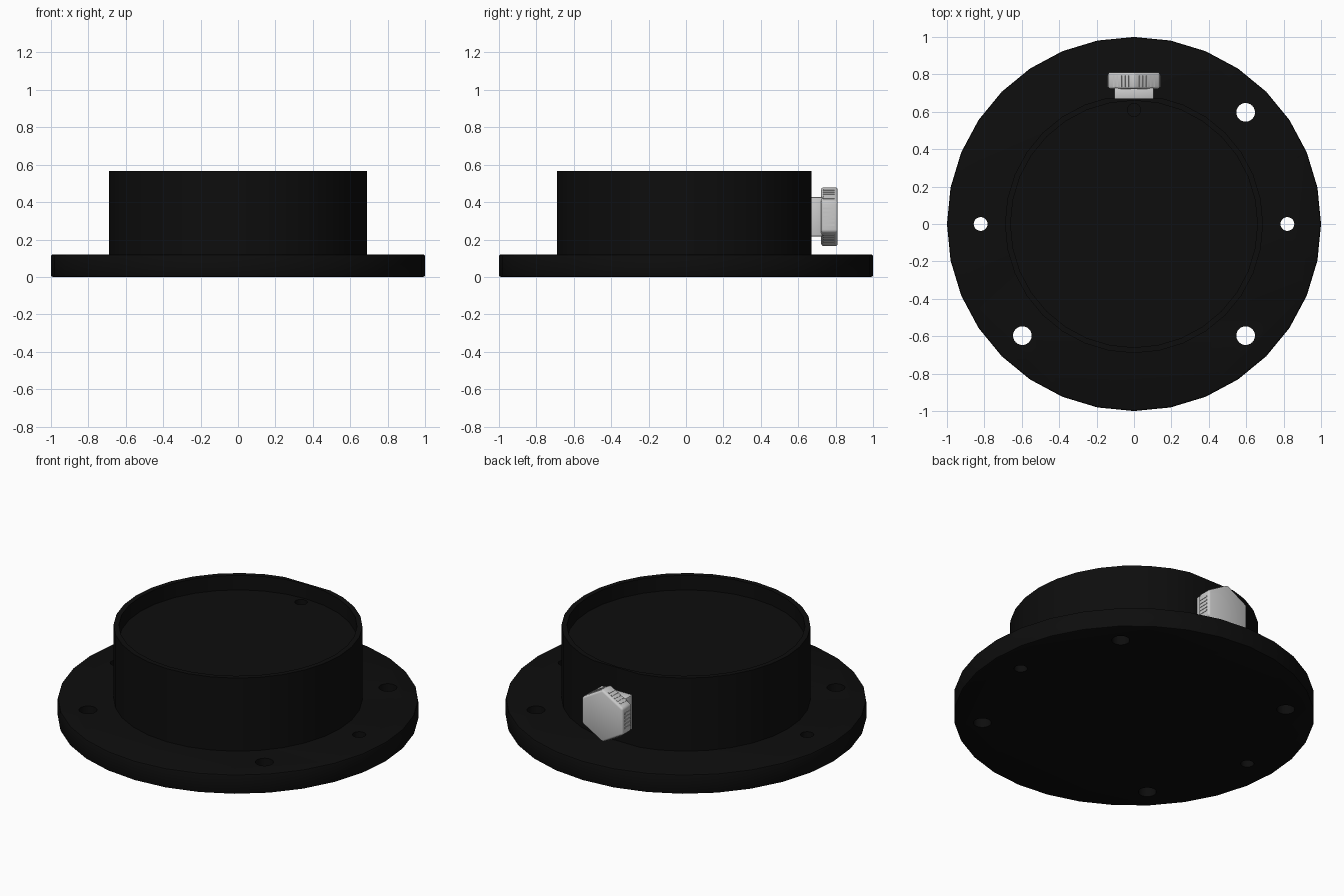
import bpy, math

if "Cube" in bpy.data.objects:
    bpy.data.objects.remove(bpy.data.objects["Cube"])

black = bpy.data.materials.new("black_finish")
black.diffuse_color = (0.004, 0.004, 0.004, 1)
black.use_nodes = True
black.node_tree.nodes["Principled BSDF"].inputs["Base Color"].default_value = black.diffuse_color


def cylinder(name, r, z0, z1, x=0, y=0, n=32):
    bpy.ops.mesh.primitive_cylinder_add(vertices=n, radius=r, depth=z1 - z0,
                                        location=(x, y, (z0 + z1) / 2))
    ob = bpy.context.object
    ob.name = name
    return ob


def box(name, size, loc, rot=(0, 0, 0)):
    bpy.ops.mesh.primitive_cube_add(size=1, location=loc, rotation=rot)
    ob = bpy.context.object
    ob.name = name
    ob.scale = size
    bpy.ops.object.transform_apply(location=False, rotation=False, scale=True)
    return ob


def apply(ob, mod):
    bpy.ops.object.select_all(action='DESELECT')
    bpy.context.view_layer.objects.active = ob
    ob.select_set(True)
    bpy.ops.object.modifier_apply(modifier=mod.name)


def bevel(ob, width, segments=2):
    m = ob.modifiers.new("bevel", 'BEVEL')
    m.width, m.segments = width, segments
    m.limit_method, m.angle_limit = 'ANGLE', math.radians(40)
    apply(ob, m)


def cut(ob, cutter):
    m = ob.modifiers.new("cut", 'BOOLEAN')
    m.operation, m.object, m.solver = 'DIFFERENCE', cutter, 'EXACT'
    apply(ob, m)
    bpy.data.objects.remove(cutter)


def smooth(ob):
    bpy.ops.object.select_all(action='DESELECT')
    bpy.context.view_layer.objects.active = ob
    ob.select_set(True)
    bpy.ops.object.shade_smooth_by_angle(angle=math.radians(30))


# Mounting flange with softened edges and bolt holes
flange = cylinder("flange", 1.0, 0, 0.12)
bevel(flange, 0.01)
for x, y, r, top in ((0.597, 0.597, 0.05, 0.3), (0.597, -0.597, 0.05, 0.3),
                     (-0.597, -0.597, 0.05, 0.3), (-0.597, 0.597, 0.05, 0.07),
                     (0.82, 0, 0.037, 0.3), (-0.82, 0, 0.037, 0.3)):
    cut(flange, cylinder("hole_cutter", r, -0.1, top, x, y, 24))

# Round housing: flat on the back, shallow recess on top, small drilled hole
housing = cylinder("housing", 0.69, 0.11, 0.567)
cut(housing, box("flat_cutter", (1, 0.2, 1), (0, 0.77, 0.35)))
cut(housing, cylinder("recess_cutter", 0.66, 0.478, 0.7))
cut(housing, cylinder("drill_cutter", 0.035, 0.40, 0.7, 0, 0.61, 16))

for ob in (flange, housing):
    ob.data.materials.append(black)
    smooth(ob)

# Square gland base on the flat
ZC = 0.322
base = box("plug_base", (0.21, 0.065, 0.21), (0, 0.6975, ZC))
bevel(base, 0.006)
smooth(base)

# Hexagonal plug cap with its points up and down
bpy.ops.mesh.primitive_cylinder_add(vertices=6, radius=0.16, depth=0.088,
                                    location=(0, 0.767, ZC),
                                    rotation=(math.radians(-90), 0, 0))
cap = bpy.context.object
cap.name = "plug_cap"
m = cap.modifiers.new("bevel", 'BEVEL')
m.width, m.segments = 0.012, 3
apply(cap, m)
smooth(cap)

# Grip ribs on every flat of the cap
apothem = 0.16 * math.cos(math.pi / 6)
for side in range(6):
    a = side * math.pi / 3
    for i in range(5):
        t = (i - 2) * 0.022
        x = apothem * math.cos(a) - t * math.sin(a)
        z = apothem * math.sin(a) + t * math.cos(a)
        box("grip_rib", (0.006, 0.06, 0.009), (x, 0.763, ZC + z), (0, -a, 0))
